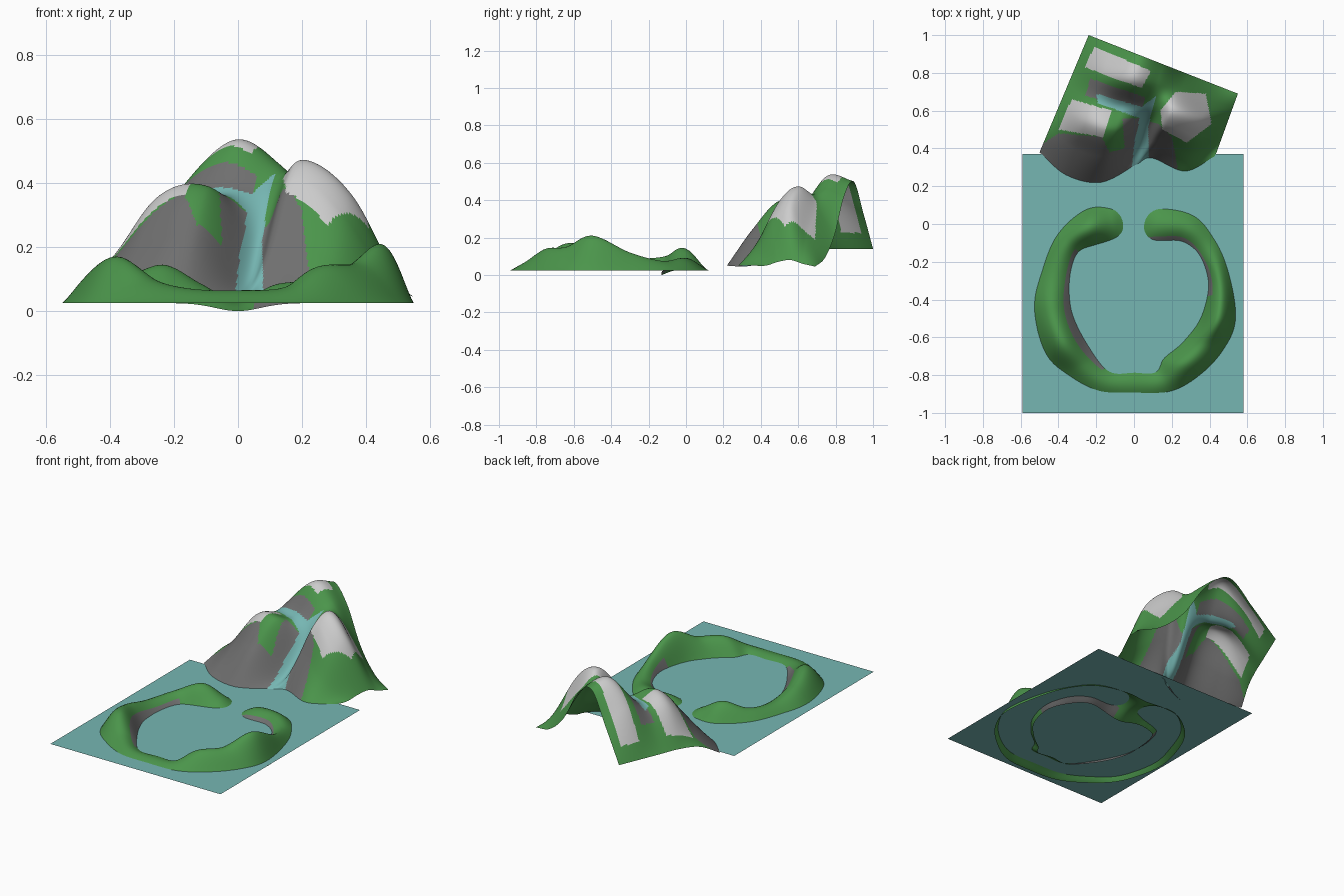
import bpy, math
from mathutils import Vector

if "Cube" in bpy.data.objects:
    bpy.data.objects.remove(bpy.data.objects["Cube"])


def material(name, r, g, b):
    m = bpy.data.materials.new(name)
    m.diffuse_color = (r, g, b, 1)
    m.use_nodes = True
    m.node_tree.nodes["Principled BSDF"].inputs["Base Color"].default_value = m.diffuse_color
    return m


GRASS = material("grass", .07, .30, .07)
ROCK = material("rock", .16, .16, .16)
SNOW = material("snow", .62, .62, .62)
WATER = material("water", .18, .47, .45)
MATS = [GRASS, ROCK, SNOW, WATER]


def spline(pts, s, closed=False):
    """Catmull-Rom through pts; s runs over the point indices."""
    n = len(pts)
    i = math.floor(s) if closed else min(int(s), n - 2)
    t = s - i

    def at(k):
        if closed:
            return pts[k % n]
        if k < 0:
            return pts[0] * 2 - pts[1]
        if k >= n:
            return pts[-1] * 2 - pts[-2]
        return pts[k]
    a, b, c, d = (at(i + k) for k in (-1, 0, 1, 2))
    return (b * 2 + (c - a) * t + (a * 2 - b * 5 + c * 4 - d) * t * t
            + (b * 3 - a - c * 3 + d) * t ** 3) * .5


def sheet(name, nu, nv, point, paint, closed=False):
    """Smooth grid surface from point(u, v), coloured by paint(u, v, centre)."""
    cols = nu if closed else nu + 1
    verts = [point(i / nu, j / nv) for i in range(cols) for j in range(nv + 1)]
    faces, slots = [], []
    for i in range(nu):
        for j in range(nv):
            a, b = i * (nv + 1) + j, ((i + 1) % cols) * (nv + 1) + j
            f = (a, b, b + 1, a + 1)
            faces.append(f)
            slots.append(paint((i + .5) / nu, (j + .5) / nv,
                               sum((verts[k] for k in f), Vector((0, 0, 0))) / 4))
    me = bpy.data.meshes.new(name)
    me.from_pydata(verts, [], faces)
    for m in MATS:
        me.materials.append(m)
    for p, s in zip(me.polygons, slots):
        p.material_index = s
        p.use_smooth = True
    ob = bpy.data.objects.new(name, me)
    bpy.context.collection.objects.link(ob)
    return ob


def inside(p, poly):
    hit = False
    for (x1, y1), (x2, y2) in zip(poly, poly[1:] + poly[:1]):
        if (y1 > p.y) != (y2 > p.y) and p.x < (x2 - x1) * (p.y - y1) / (y2 - y1) + x1:
            hit = not hit
    return hit


# Mountains: front outline, straight back edge, heights per column front to back
FRONT = [Vector(p) for p in ((-.5, .38), (-.36, .26), (-.18, .22), (0, .3),
                             (.09, .35), (.27, .28), (.43, .36))]
HEIGHTS = [Vector(c) for c in (
    (.05, .12, .14, .14, .14, .14),
    (.05, .20, .35, .34, .40, .33),
    (.05, .24, .385, .37, .53, .50),
    (.045, .10, .22, .38, .46, .42),
    (.05, .24, .42, .47, .35, .21),
    (.05, .15, .30, .36, .22, .09),
    (.05, .05, .07, .08, .06, .045))]


def mountain_point(u, v):
    f = spline(FRONT, u * 6)
    b = Vector((-.24 + .79 * u, 1 - .31 * u))
    p = f.lerp(b, v)
    return Vector((p.x, p.y, max(.04, spline(list(spline(HEIGHTS, u * 6)), v * 5))))


# Colour patches in plan, first hit wins
PATCHES = [
    (3, [(-.2, .69), (.04, .62), (.12, .68), (.075, .52), (.08, .3), (-.02, .2),
         (0, .42), (.03, .56), (-.19, .64)]),
    (2, [(-.26, .83), (-.21, .94), (.09, .81), (.04, .72)]),
    (2, [(.14, .6), (.22, .7), (.38, .69), (.41, .53), (.28, .43), (.15, .5)]),
    (2, [(-.4, .5), (-.33, .66), (-.12, .6), (-.16, .46)]),
    (1, [(-.55, .38), (-.4, .48), (-.17, .46), (-.13, .38), (-.05, .4), (-.06, .56),
         (.05, .56), (.05, .2), (-.2, .1), (-.55, .2)]),
    (1, [(-.26, .68), (-.23, .77), (.06, .67), (.04, .6)]),
    (1, [(.05, .55), (.13, .53), (.2, .46), (.24, .25), (.03, .25)])]


def mountain_paint(u, v, c):
    return next((s for s, poly in PATCHES if inside(c, poly)), 0)


sheet("mountains", 150, 120, mountain_point, mountain_paint)

# Ring island: outer x, y, inner x, y, crest height around the loop
RING = [Vector(r) for r in (
    (0, .11, 0, -.13, .03), (-.13, .12, -.1, -.12, .085),
    (-.27, .09, -.2, -.13, .145), (-.43, -.05, -.28, -.17, .10),
    (-.52, -.25, -.31, -.3, .09), (-.55, -.45, -.31, -.45, .13),
    (-.49, -.68, -.26, -.58, .17), (-.38, -.81, -.17, -.7, .10),
    (-.2, -.92, -.1, -.75, .07), (0, -.94, 0, -.74, .065),
    (.2, -.92, .1, -.75, .075), (.38, -.8, .14, -.7, .14),
    (.5, -.66, .24, -.62, .15), (.55, -.5, .34, -.5, .21),
    (.52, -.27, .38, -.33, .12), (.45, -.06, .33, -.2, .075),
    (.33, .07, .24, -.12, .09), (.15, .12, .1, -.13, .085))]


def ring_point(u, v):
    ox, oy, ix, iy, top = spline(RING, u * len(RING), True)
    x, y = ix + (ox - ix) * v, iy + (oy - iy) * v
    dip = .025 * math.exp(-(x / .1) ** 2) * (1 - v) if y > -.3 else 0
    base = .025 - dip
    return Vector((x, y, base + (top - base) * max(0, math.sin(math.pi * v)) ** 1.2))


def ring_paint(u, v, c):
    return 1 if v < .24 and (.16 < u < .42 or .76 < u < .97) else 0


sheet("ring_island", 216, 24, ring_point, ring_paint, closed=True)

# Flat water surface
sheet("water_surface", 1, 1,
      lambda u, v: Vector((-.59 + 1.17 * u, -1 + 1.37 * v, .05)),
      lambda u, v, c: 3)
